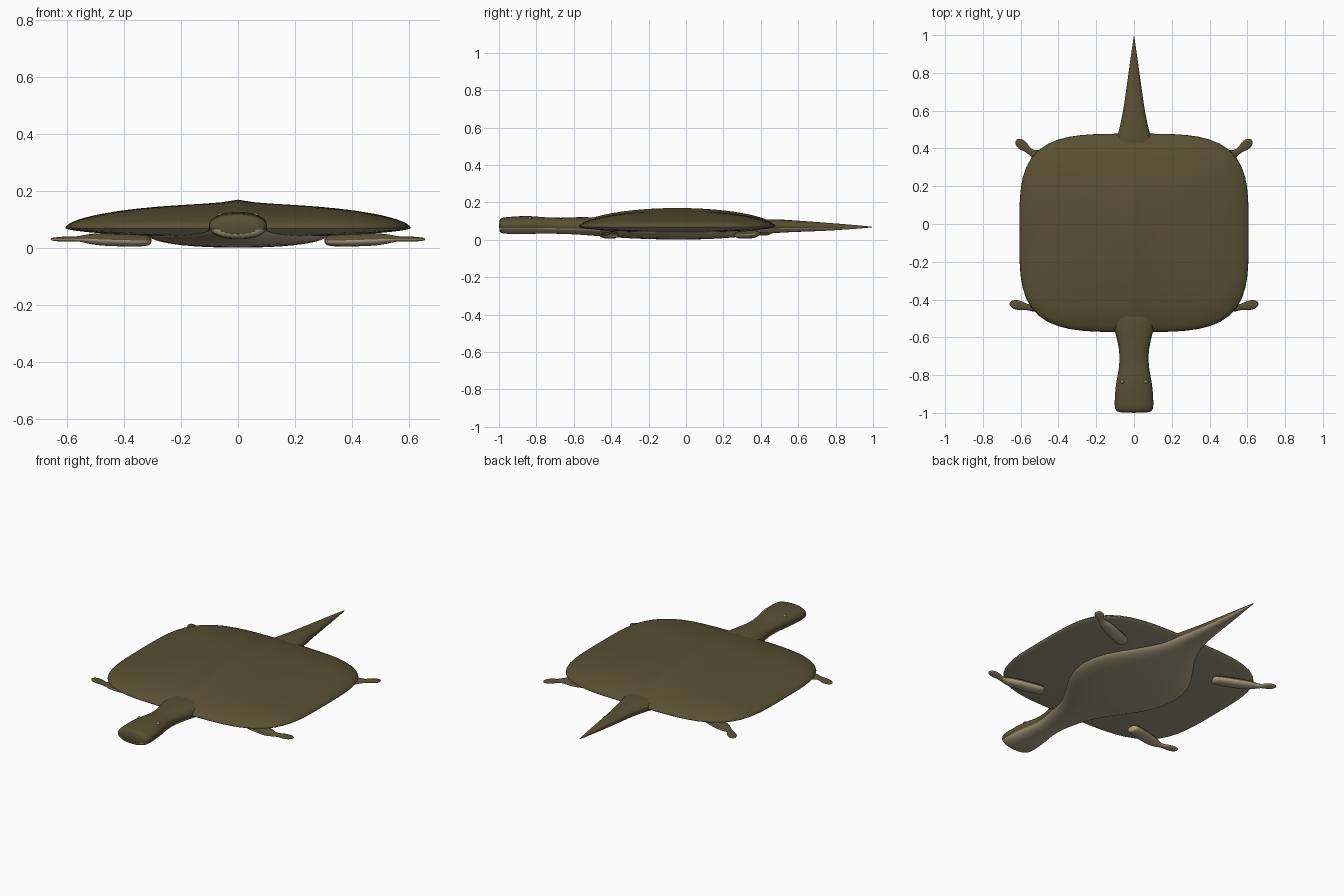
import bpy, bmesh, math
from mathutils import Vector

cube = bpy.data.objects.get("Cube")
if cube:
    bpy.data.objects.remove(cube, do_unlink=True)


def material(name, colour):
    m = bpy.data.materials.new(name)
    m.use_nodes = True
    m.diffuse_color = (*colour, 1)
    bsdf = next(n for n in m.node_tree.nodes if n.type == 'BSDF_PRINCIPLED')
    bsdf.inputs["Base Color"].default_value = (*colour, 1)
    return m


olive = material("olive skin", (0.1, 0.08, 0.033))
shell_under = material("shell underside", (0.33, 0.3, 0.2))
pale = material("pale belly", (0.43, 0.36, 0.23))
eye_tone = material("eye", (0.23, 0.23, 0.14))


def finish(bm, name, mats, below=-0.25, mirror=False, smooth_levels=0):
    """Make the object; faces that look down take the second material."""
    bmesh.ops.recalc_face_normals(bm, faces=bm.faces)
    for f in bm.faces:
        f.normal_update()
        f.smooth = True
        f.material_index = int(len(mats) > 1 and f.normal.z < below)
    mesh = bpy.data.meshes.new(name)
    bm.to_mesh(mesh)
    bm.free()
    obj = bpy.data.objects.new(name, mesh)
    bpy.context.collection.objects.link(obj)
    for m in mats:
        mesh.materials.append(m)
    if mirror:
        obj.modifiers.new("Mirror", 'MIRROR')
    if smooth_levels:
        sub = obj.modifiers.new("Subdivision", 'SUBSURF')
        sub.levels = sub.render_levels = smooth_levels
    return obj


def superellipse(angle, n):
    c, s = math.cos(angle), math.sin(angle)
    r = (abs(c) ** n + abs(s) ** n) ** (-1 / n)
    return r * c, r * s


def skin(bm, rings):
    for a, b in zip(rings, rings[1:]):
        for i in range(len(a)):
            j = (i + 1) % len(a)
            bm.faces.new((a[i], a[j], b[j], b[i]))


def loft(name, stations, mats, sides=20, n=2.3, **options):
    """Rounded sections (x, y, z, half width, half height) along a path."""
    bm = bmesh.new()
    pts = [Vector(s[:3]) for s in stations]
    rings = []
    for k, (p, st) in enumerate(zip(pts, stations)):
        d = pts[min(k + 1, len(pts) - 1)] - pts[max(k - 1, 0)]
        across = Vector((-d.y, d.x, 0)).normalized()
        ring = []
        for i in range(sides):
            u, v = superellipse(math.tau * i / sides, n)
            ring.append(bm.verts.new(p + across * u * st[3] + Vector((0, 0, v * st[4]))))
        rings.append(ring)
    skin(bm, rings)
    bm.faces.new(rings[0])
    bm.faces.new(rings[-1])
    return finish(bm, name, mats, **options)


# Shell: rounded square dome with a faint ridge and a shallow underside
HALF_X, HALF_Y, MID_Y, RIM_Z = 0.607, 0.525, -0.047, 0.07
SEGMENTS, RINGS = 72, 16
bm = bmesh.new()
rings = []
for k in range(2 * RINGS + 1):
    s = max(math.sin(k / RINGS * math.pi / 2), 0.004)
    ring = []
    for i in range(SEGMENTS):
        u, v = superellipse(math.tau * i / SEGMENTS, 3.8)
        x, y = HALF_X * u * s, HALF_Y * v * s
        if k <= RINGS:
            dome = (1 - s * s) ** 0.55
            z = RIM_Z + 0.086 * dome + 0.014 * dome * math.exp(-abs(x) / 0.06)
        else:
            z = RIM_Z - 0.033 * (1 - s * s) ** 0.6
        ring.append(bm.verts.new((x, y + MID_Y, z)))
    rings.append(ring)
skin(bm, rings)
bm.faces.new(rings[0])
bm.faces.new(rings[-1])
finish(bm, "shell", [olive, shell_under], below=-0.05)

# Body: head, neck, wide flat belly and pointed tail in one piece
profile = [  # y, half width, bottom, top
    (-1.0, 0.085, 0.042, 0.108), (-0.985, 0.104, 0.033, 0.12),
    (-0.93, 0.104, 0.03, 0.124), (-0.84, 0.097, 0.031, 0.13),
    (-0.76, 0.078, 0.033, 0.12), (-0.67, 0.075, 0.032, 0.117),
    (-0.58, 0.1, 0.028, 0.122), (-0.5, 0.115, 0.022, 0.122),
    (-0.38, 0.17, 0.012, 0.11), (-0.22, 0.29, 0.003, 0.1),
    (-0.05, 0.335, 0.0, 0.1), (0.12, 0.3, 0.002, 0.1),
    (0.26, 0.2, 0.012, 0.1), (0.38, 0.115, 0.026, 0.108),
    (0.47, 0.086, 0.036, 0.112), (0.58, 0.06, 0.042, 0.104),
    (0.72, 0.04, 0.046, 0.094), (0.86, 0.021, 0.055, 0.083),
    (0.95, 0.008, 0.062, 0.075), (1.0, 0.001, 0.067, 0.069),
]
loft("body", [(0, y, (lo + hi) / 2, w, (hi - lo) / 2) for y, w, lo, hi in profile],
     [olive, pale], smooth_levels=1)

# Legs: a thick flat upper part, a thin ankle and a small paddle foot
legs = {
    "front": ((0.31, -0.39), (0.54, -0.445), (0.66, -0.42)),
    "back": ((0.31, 0.285), (0.54, 0.375), (0.625, 0.445)),
}
upper = [  # along, height, half width, half height
    (0, 0.026, 0.03, 0.016), (0.06, 0.026, 0.038, 0.021), (0.5, 0.028, 0.038, 0.023),
    (0.85, 0.031, 0.034, 0.022), (1, 0.033, 0.018, 0.013)]
foot = [(0.25, 0.032, 0.015, 0.008), (0.5, 0.032, 0.026, 0.009),
        (0.8, 0.031, 0.027, 0.008), (1, 0.031, 0.009, 0.004)]
for name, joints in legs.items():
    hip, ankle, toe = map(Vector, joints)
    path = [(*hip.lerp(ankle, t), z, w, h) for t, z, w, h in upper]
    path += [(*ankle.lerp(toe, t), z, w, h) for t, z, w, h in foot]
    loft(name + "_legs", path, [olive, pale], sides=14, below=0.2,
         mirror=True, smooth_levels=1)

# Eyes: small beads sunk into the top of the head
bm = bmesh.new()
bmesh.ops.create_uvsphere(bm, u_segments=12, v_segments=8, radius=0.011)
bmesh.ops.translate(bm, verts=bm.verts, vec=(0.062, -0.835, 0.113))
finish(bm, "eyes", [eye_tone], mirror=True)
